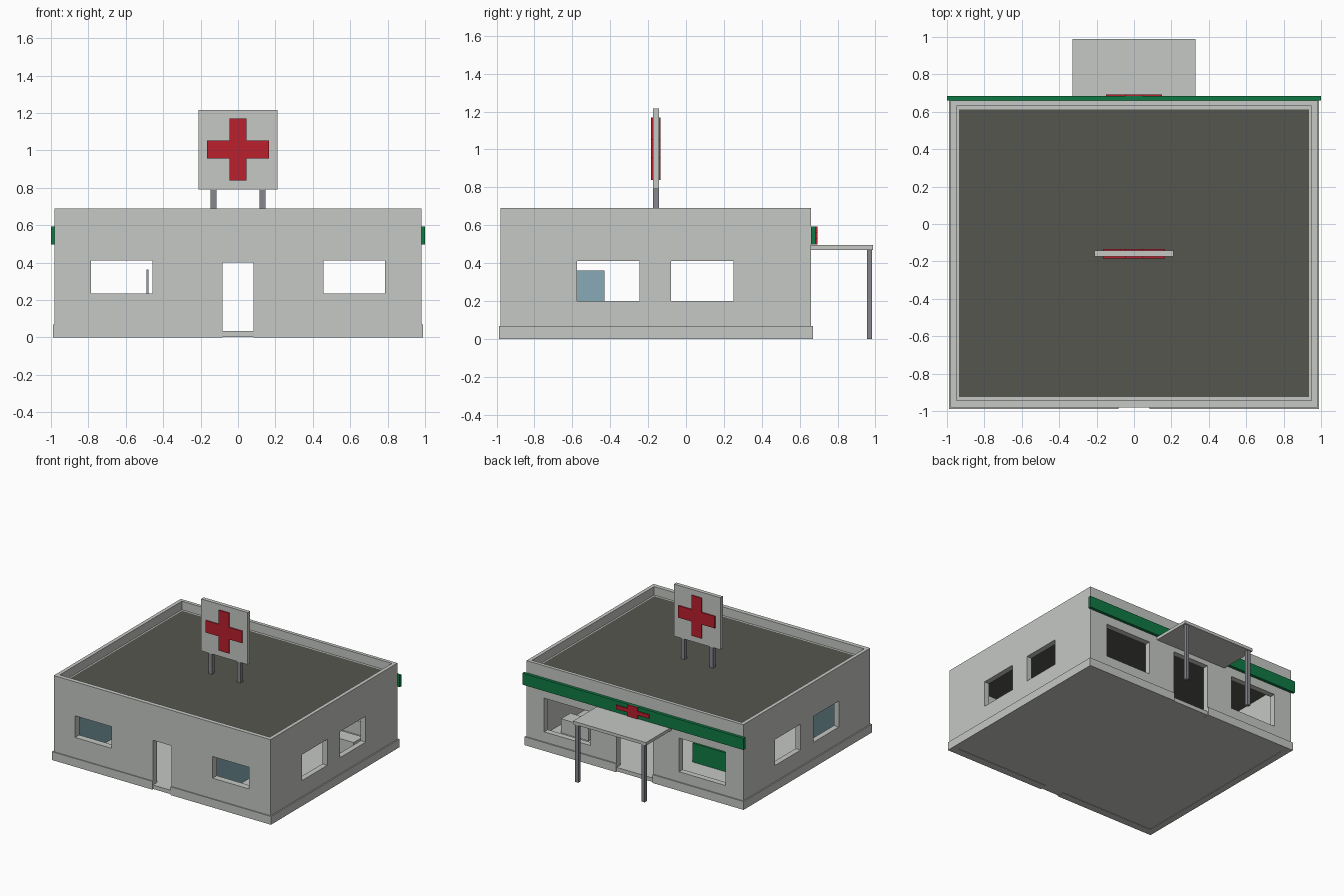
import bpy
import bmesh

if "Cube" in bpy.data.objects:
    bpy.data.objects.remove(bpy.data.objects["Cube"], do_unlink=True)


def material(name, r, g, b):
    m = bpy.data.materials.new(name)
    m.use_nodes = True
    m.diffuse_color = (r, g, b, 1)
    m.node_tree.nodes["Principled BSDF"].inputs["Base Color"].default_value = (r, g, b, 1)
    return m


PALE = material("pale grey", 0.56, 0.58, 0.55)
ROOF = material("roof grey", 0.093, 0.093, 0.08)
STEEL = material("steel grey", 0.235, 0.243, 0.266)
RED = material("red", 0.49, 0.014, 0.027)
GREEN = material("green", 0.005, 0.195, 0.058)
BLUE = material("soft blue", 0.242, 0.407, 0.474)


def boxes(name, mat, *spans):
    """One object made of boxes given as (x0, x1, y0, y1, z0, z1)."""
    bm = bmesh.new()
    for x0, x1, y0, y1, z0, z1 in spans:
        for v in bmesh.ops.create_cube(bm, size=1)["verts"]:
            v.co = (x1 if v.co.x > 0 else x0,
                    y1 if v.co.y > 0 else y0,
                    z1 if v.co.z > 0 else z0)
    mesh = bpy.data.meshes.new(name)
    bm.to_mesh(mesh)
    bm.free()
    mesh.materials.append(mat)
    ob = bpy.data.objects.new(name, mesh)
    bpy.context.collection.objects.link(ob)
    return ob


def carve(ob, *cutters):
    """Subtract the cutters, apply the result and remove them."""
    for c in cutters:
        c.hide_render = True
        mod = ob.modifiers.new("cut", 'BOOLEAN')
        mod.operation = 'DIFFERENCE'
        mod.solver = 'EXACT'
        mod.object = c
    graph = bpy.context.evaluated_depsgraph_get()
    result = bpy.data.meshes.new_from_object(ob.evaluated_get(graph))
    ob.modifiers.clear()
    ob.data = result
    for c in cutters:
        bpy.data.objects.remove(c, do_unlink=True)


def cross(name, y0, y1, zc, reach, rise, arm_x, arm_z):
    """Twelve-sided cross outline facing y, extruded from y0 to y1."""
    quarter = [(arm_x, rise), (arm_x, arm_z), (reach, arm_z)]
    outline = (quarter + [(x, -z) for x, z in reversed(quarter)]
               + [(-x, -z) for x, z in quarter]
               + [(-x, z) for x, z in reversed(quarter)])
    bm = bmesh.new()
    face = bm.faces.new([bm.verts.new((x, y0, zc + z)) for x, z in outline])
    new = bmesh.ops.extrude_face_region(bm, geom=[face])["geom"]
    for v in new:
        if isinstance(v, bmesh.types.BMVert):
            v.co.y = y1
    bmesh.ops.recalc_face_normals(bm, faces=bm.faces)
    mesh = bpy.data.meshes.new(name)
    bm.to_mesh(mesh)
    bm.free()
    mesh.materials.append(RED)
    bpy.context.collection.objects.link(bpy.data.objects.new(name, mesh))


# Walls with thin parapet, windows and doors
FRONT, BACK, SIDE = -0.98, 0.66, 0.98
ROOF_Z = 0.62
front_door = (-0.083, 0.083, -1.1, -0.9, -0.1, 0.4)
back_door = (-0.165, 0.165, 0.58, 0.8, -0.1, 0.43)
openings = [front_door, back_door]
for s in (-1, 1):
    fx = sorted((s * 0.457, s * 0.787))
    bx = sorted((s * 0.40, s * 0.82))
    sx = sorted((s * 0.9, s * 1.1))
    openings += [(*fx, -1.1, -0.9, 0.235, 0.412), (*bx, 0.58, 0.8, 0.15, 0.425)]
    openings += [(*sx, y, y + 0.33, 0.2, 0.412) for y in (-0.575, -0.08)]

walls = boxes("walls", PALE, (-SIDE, SIDE, FRONT, BACK, 0.0, 0.69))
carve(walls,
      boxes("room_cutter", PALE, (-0.935, 0.935, -0.925, 0.612, -0.2, 0.9)),
      boxes("parapet_cutter", PALE, (-0.95, 0.95, -0.945, 0.632, ROOF_Z, 0.9)),
      boxes("opening_cutter", PALE, *openings))

# Plinth, broken at both doors
plinth = boxes("plinth", PALE, (-0.99, 0.99, -0.988, 0.67, 0.0, 0.068))
carve(plinth,
      boxes("plinth_cutter", PALE, (-0.96, 0.96, -0.955, 0.64, -0.2, 0.2)),
      boxes("door_cutter", PALE, front_door, back_door))

# Floor with door sills, and roof slab
boxes("floor", PALE, (-0.95, 0.95, -0.94, 0.63, 0.003, 0.035))
boxes("door_sills", PALE, (-0.083, 0.083, FRONT, -0.93, 0.003, 0.035),
      (-0.165, 0.165, 0.62, BACK, 0.003, 0.035))
boxes("roof", ROOF, (-0.936, 0.936, -0.926, 0.613, 0.57, ROOF_Z + 0.002))

# Rooftop sign
boxes("sign_board", PALE, (-0.21, 0.21, -0.175, -0.143, 0.79, 1.215))
boxes("sign_legs", STEEL, *[(x - 0.016, x + 0.016, -0.175, -0.143, ROOF_Z, 0.79)
                            for x in (-0.13, 0.13)])
cross("sign_cross_front", -0.184, -0.175, 1.005, 0.165, 0.165, 0.046, 0.049)
cross("sign_cross_back", -0.143, -0.134, 1.005, 0.165, 0.165, 0.046, 0.049)

# Fascia band with its cross
boxes("fascia_band", GREEN, (-1.0, 1.0, BACK, 0.684, 0.497, 0.592))
cross("fascia_cross", 0.684, 0.693, 0.545, 0.15, 0.047, 0.045, 0.016)

# Entrance canopy and posts
boxes("canopy", PALE, (-0.33, 0.33, BACK, 0.988, 0.47, 0.495))
boxes("canopy_posts", STEEL, *[(x - 0.014, x + 0.014, 0.955, 0.983, 0.0, 0.47)
                               for x in (-0.3, 0.3)])

# Interior: dividers, counter and bench
boxes("dividers", BLUE, *[(x - 0.005, x + 0.005, -0.92, -0.43, 0.035, 0.362)
                          for x in (-0.8, -0.483, 0.43)])
boxes("counter", GREEN, (-0.57, -0.24, 0.2, 0.26, 0.035, 0.19))
boxes("bench", PALE, (0.6, 0.85, 0.28, 0.4, 0.035, 0.15))
